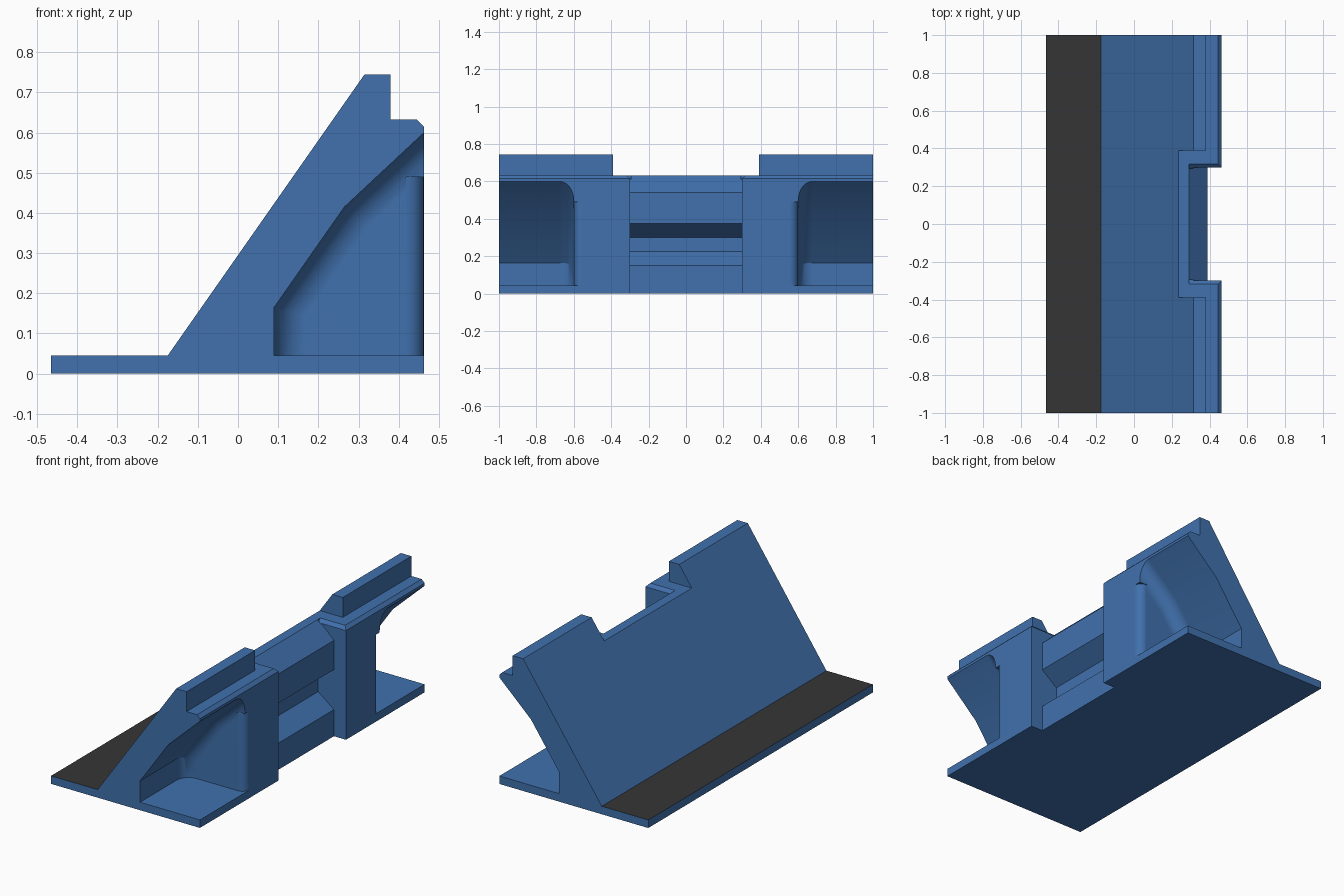
import bpy, bmesh, math

if "Cube" in bpy.data.objects:
    bpy.data.objects.remove(bpy.data.objects["Cube"])

DEPTH, WALL, FILLET, FLARE = 1.0, 0.6, 0.075, 0.045


def material(name, color):
    m = bpy.data.materials.new(name)
    m.diffuse_color = (*color, 1)
    m.use_nodes = True
    m.node_tree.nodes["Principled BSDF"].inputs["Base Color"].default_value = m.diffuse_color
    return m


def loft(name, rings):
    """Solid through a list of matching closed rings."""
    bm = bmesh.new()
    loops = [[bm.verts.new(p) for p in ring] for ring in rings]
    n = len(loops[0])
    for a, b in zip(loops, loops[1:]):
        for i in range(n):
            bm.faces.new((a[i], a[(i + 1) % n], b[(i + 1) % n], b[i]))
    bm.faces.new(loops[0])
    bm.faces.new(loops[-1])
    bmesh.ops.recalc_face_normals(bm, faces=bm.faces)
    mesh = bpy.data.meshes.new(name)
    bm.to_mesh(mesh)
    bm.free()
    ob = bpy.data.objects.new(name, mesh)
    bpy.context.collection.objects.link(ob)
    return ob


def prism_y(name, pts, a, b):
    return loft(name, [[(x, y, z) for x, z in pts] for y in (a, b)])


# Main wedge: flat toe, sloped face, stepped top lip
body = prism_y("wedge_stand", [
    (-0.465, 0), (0.463, 0), (0.463, 0.615), (0.445, 0.633), (0.38, 0.633),
    (0.38, 0.745), (0.315, 0.745), (-0.175, 0.045), (-0.465, 0.045)], -DEPTH, DEPTH)
cutters = []

# Gap in the top lip
cutters.append(prism_y("lip_gap", [(0.1, 0.633), (0.6, 0.633), (0.6, 0.9), (0.1, 0.9)],
                       -0.39, 0.39))

# Central recess with a notched back
cutters.append(prism_y("recess", [
    (0.6, -0.1), (0.388, -0.1), (0.388, 0.15), (0.29, 0.225), (0.29, 0.30),
    (0.388, 0.375), (0.388, 0.54), (0.29, 0.633), (0.29, 0.8), (0.6, 0.8)], -0.3, 0.3))


def pocket_ring(y, d):
    """Pocket section, drawn in by d on the back and sloped sides."""
    m1, m2 = 0.25 / 0.175, 0.185 / 0.198
    c1 = 0.165 - m1 * 0.09 - d * math.hypot(1, m1)
    c2 = 0.415 - m2 * 0.265 - d * math.hypot(1, m2)
    x1, x2, x3 = 0.09 + d, (c2 - c1) / (m1 - m2), 0.6
    pts = [(x1, 0.045), (x3, 0.045), (x3, m2 * x3 + c2), (x2, m2 * x2 + c2), (x1, m1 * x1 + c1)]
    return [(x, y, z) for x, z in pts]


for s in (-1, 1):
    # Chamfer on the recess top edges
    edge = [(0.29, 0.61), (0.323, 0.638), (0.29, 0.638)]
    edge = [(0.295, 0.61), (0.323, 0.638), (0.295, 0.638)]
    cutters.append(loft("recess_chamfer", [[(x, s * y, z) for y, z in edge] for x in (0.29, 0.6)]))

    # End pocket with a filleted inner wall
    rings = [pocket_ring(s * 1.1, 0)]
    for i in range(9):
        t = math.radians(90 * i / 8)
        rings.append(pocket_ring(s * (WALL + FILLET * (1 - math.sin(t))),
                                 FILLET * (1 - math.cos(t))))
    cutters.append(loft("end_pocket", rings))

    # Rounded outer corner of the pocket wall
    arc = [(0.463 - FLARE + FLARE * math.sin(math.radians(a)),
            WALL - FLARE + FLARE * math.cos(math.radians(a))) for a in range(0, 91, 15)]
    arc += [(0.52, WALL - FLARE), (0.52, WALL + 0.005), (0.463 - FLARE, WALL + 0.005)]
    cutters.append(loft("pocket_flare", [[(x, s * y, z) for x, y in arc] for z in (0.045, 0.49)]))

# Cut everything out of the wedge
bpy.context.view_layer.objects.active = body
body.select_set(True)
for c in cutters:
    mod = body.modifiers.new(c.name, 'BOOLEAN')
    mod.operation, mod.solver, mod.object = 'DIFFERENCE', 'EXACT', c
    bpy.ops.object.modifier_apply(modifier=mod.name)
    bpy.data.objects.remove(c)

# Blue body, dark pad on top of the toe
mesh = body.data
mesh.materials.clear()
mesh.materials.append(material("blue", (0.052, 0.165, 0.42)))
mesh.materials.append(material("dark_grey", (0.036, 0.036, 0.036)))
for p in mesh.polygons:
    on_toe = p.normal.z > 0.9 and p.center.x < -0.18 and p.center.z < 0.1
    p.material_index = 1 if on_toe else 0

bpy.ops.object.shade_smooth_by_angle(angle=math.radians(25))
body.modifiers.new("flat_face_normals", 'WEIGHTED_NORMAL').keep_sharp = True
